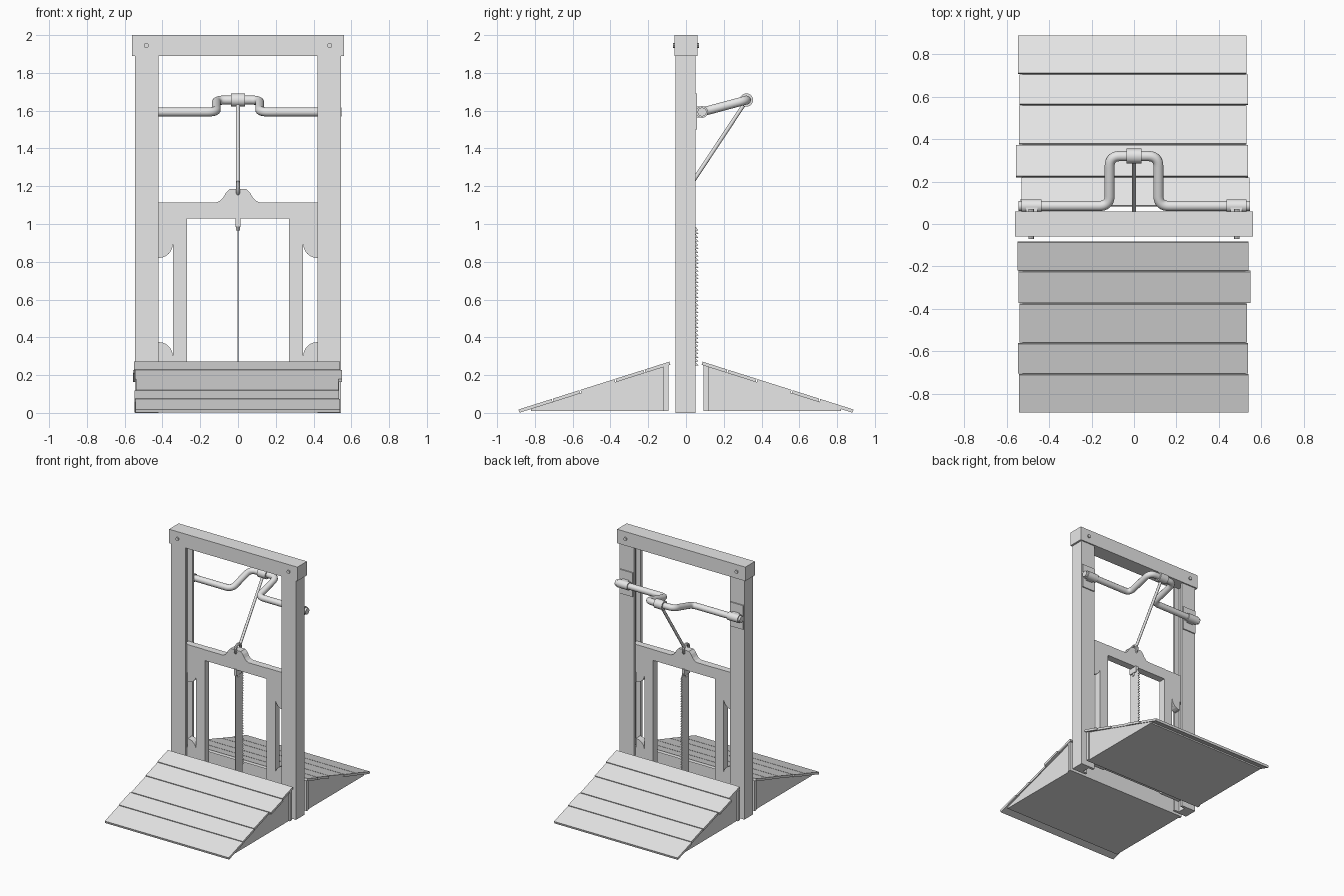
import bpy, bmesh, math
from mathutils import Vector

if "Cube" in bpy.data.objects:
    bpy.data.objects.remove(bpy.data.objects["Cube"], do_unlink=True)

grey = bpy.data.materials.new("plain grey")
grey.use_nodes = True
grey.diffuse_color = (0.8, 0.8, 0.8, 1)
grey.node_tree.nodes["Principled BSDF"].inputs["Base Color"].default_value = (0.8, 0.8, 0.8, 1)


def link(name, data):
    ob = bpy.data.objects.new(name, data)
    bpy.context.collection.objects.link(ob)
    data.materials.append(grey)
    return ob


def prism(name, pts, axis, lo, hi):
    """Extrude a 2D profile along an axis; the profile uses the other two axes in order."""
    def place(p, t):
        c = list(p)
        c.insert("xyz".index(axis), t)
        return c
    bm = bmesh.new()
    face = bm.faces.new([bm.verts.new(place(p, lo)) for p in pts])
    ext = bmesh.ops.extrude_face_region(bm, geom=[face])
    shift = Vector(place((0, 0), hi - lo))
    bmesh.ops.translate(bm, vec=shift, verts=[v for v in ext["geom"] if isinstance(v, bmesh.types.BMVert)])
    bmesh.ops.recalc_face_normals(bm, faces=bm.faces)
    me = bpy.data.meshes.new(name)
    bm.to_mesh(me)
    bm.free()
    return link(name, me)


def box(name, x0, x1, y0, y1, z0, z1):
    return prism(name, [(x0, y0), (x1, y0), (x1, y1), (x0, y1)], "z", z0, z1)


def smooth(ob):
    bpy.ops.object.select_all(action="DESELECT")
    ob.select_set(True)
    bpy.context.view_layer.objects.active = ob
    bpy.ops.object.shade_smooth_by_angle(angle=math.radians(35))


def rod(name, a, b, r, sides=24):
    a, b = Vector(a), Vector(b)
    bpy.ops.mesh.primitive_cylinder_add(vertices=sides, radius=r, depth=(b - a).length, location=(a + b) / 2)
    ob = bpy.context.object
    ob.rotation_euler = (b - a).to_track_quat("Z", "Y").to_euler()
    ob.name = name
    ob.data.materials.append(grey)
    smooth(ob)
    return ob


def bent_pipe(name, corners, r, bend):
    """Round pipe along a path with rounded corners."""
    pts = [Vector(c) for c in corners]
    path = [pts[0]]
    for p, c, n in zip(pts, pts[1:], pts[2:]):
        a, b = c + (p - c).normalized() * bend, c + (n - c).normalized() * bend
        for i in range(9):
            t = i / 8
            path.append(a * (1 - t) ** 2 + c * 2 * t * (1 - t) + b * t * t)
    path.append(pts[-1])
    cu = bpy.data.curves.new(name, "CURVE")
    cu.dimensions = "3D"
    cu.bevel_depth, cu.bevel_resolution, cu.use_fill_caps = r, 4, True
    sp = cu.splines.new("POLY")
    sp.points.add(len(path) - 1)
    for q, v in zip(sp.points, path):
        q.co = (*v, 1)
    ob = link(name, cu)
    bpy.ops.object.select_all(action="DESELECT")
    ob.select_set(True)
    bpy.context.view_layer.objects.active = ob
    bpy.ops.object.convert(target="MESH")
    smooth(bpy.context.object)


# Head beam
box("head_beam", -0.56, 0.56, -0.06, 0.06, 1.89, 2.0)

for side, s in (("left", 1), ("right", -1)):
    # Post with a guide groove on its inner face
    section = [(0.42, -0.055), (0.545, -0.055), (0.545, 0.05), (0.42, 0.05),
               (0.42, 0.03), (0.46, 0.03), (0.46, -0.035), (0.42, -0.035)]
    prism(side + "_post", [(s * x, y) for x, y in section], "z", 0, 1.89)

    # Beam bolt with a head on each face
    rod(side + "_beam_bolt", (s * 0.485, -0.07, 1.945), (s * 0.485, 0.07, 1.945), 0.013, 8)

    # Sash stile, cut away with round corners on its outer edge
    profile = [(0.27, 1.115), (0.45, 1.115), (0.45, 0.895), (0.42, 0.895)]
    arc = [(0.345 + 0.075 * math.sin(a), 0.82 + 0.075 * math.cos(a))
           for a in [math.radians(90 - 15 * i) for i in range(7)]]
    arc = [(0.765 - x, 0.895 - (z - 0.82)) for x, z in arc]
    profile += [(x, z) for x, z in reversed(arc)] if arc[-1][0] > arc[0][0] else arc
    profile += [(x, 1.115 - z) for x, z in reversed(profile)]
    clean = [p for i, p in enumerate(profile) if i == 0 or (Vector(p) - Vector(profile[i - 1])).length > 1e-4]
    prism(side + "_sash_stile", [(s * x, z + (0.08 if z < 0.5 else 0)) for x, z in clean], "y", -0.028, 0.025)

    # Crank bearing and its backing plate
    box(side + "_bearing_plate", *sorted((s * 0.425, s * 0.54)), 0.05, 0.059, 1.5, 1.69)
    rod(side + "_bearing", (s * 0.435, 0.085, 1.593), (s * 0.53, 0.085, 1.593), 0.031)
    box(side + "_bearing_foot", *sorted((s * 0.455, s * 0.51)), 0.05, 0.085, 1.563, 1.623)

# Sash rails, the upper one with a raised hump
hump = [(0.115, 1.115), (0.095, 1.122), (0.078, 1.14), (0.064, 1.165), (0.045, 1.185)]
top = [(0.27, 1.03), (0.27, 1.115)] + hump
prism("sash_top_rail", top + [(-x, z) for x, z in reversed(top)], "y", -0.03, 0.027)
box("sash_bottom_rail", -0.27, 0.27, -0.03, 0.027, 0.09, 0.19)

# Saw blade with teeth along its rear edge
teeth = 37
pitch = 0.735 / teeth
edge = [(-0.035, 0.19), (0.05, 0.19), (0.05, 0.25)]
for i in range(teeth):
    edge += [(0.066, 0.25 + i * pitch + 0.002), (0.05, 0.25 + (i + 1) * pitch)]
prism("saw_blade", edge + [(0.045, 1.0), (-0.035, 1.0)], "x", -0.003, 0.003)
rod("blade_hanger", (0, 0, 0.965), (0, 0, 1.04), 0.01, 12)
box("blade_clamp", -0.012, 0.012, -0.035, 0.035, 0.985, 1.035)

# Crank shaft
bent_pipe("crank_shaft", [(-0.545, 0.085, 1.593), (-0.115, 0.085, 1.593), (-0.115, 0.32, 1.656),
                          (0.115, 0.32, 1.656), (0.115, 0.085, 1.593), (0.547, 0.085, 1.593)], 0.024, 0.05)

# Connecting rod, its collar on the crank and its eye on the sash
rod("crank_collar", (-0.036, 0.32, 1.656), (0.036, 0.32, 1.656), 0.035)
rod("connecting_rod", (0, 0.315, 1.645), (0, 0.027, 1.21), 0.0105, 12)
bpy.ops.mesh.primitive_torus_add(major_radius=0.034, minor_radius=0.011, major_segments=24, minor_segments=8,
                                 location=(0, 0, 1.185), rotation=(0, math.pi / 2, 0))
eye = bpy.context.object
eye.name = "rod_eye"
eye.data.materials.append(grey)
smooth(eye)

# Ramps: wedge, end board and five uneven planks on each
SLOPE = 0.317
splits = (0.085, 0.222, 0.376, 0.562, 0.708, 0.89)
widths = {"front": ((-0.55, 0.54), (-0.545, 0.55), (-0.54, 0.532), (-0.547, 0.536), (-0.542, 0.54)),
          "back": ((-0.53, 0.545), (-0.555, 0.536), (-0.543, 0.53), (-0.54, 0.536), (-0.547, 0.531))}


def deck(y):
    return 0.272 - SLOPE * (y - 0.085)


for end, s in (("front", -1), ("back", 1)):
    wedge = [(0.115, 0.01), (0.82, 0.01), (0.82, deck(0.82) - 0.017), (0.115, deck(0.115) - 0.017)]
    prism(end + "_ramp_body", [(s * y, z) for y, z in wedge], "x", -0.525, 0.525)
    board = [(0.092, 0.01), (0.118, 0.01), (0.118, deck(0.118) - 0.017), (0.092, deck(0.092) - 0.017)]
    prism(end + "_ramp_end_board", [(s * y, z) for y, z in board], "x", -0.535, 0.535)
    for i, (x0, x1) in enumerate(widths[end]):
        a, b = splits[i] + 0.003, splits[i + 1] - 0.003
        plank = [(a, deck(a)), (b, deck(b)), (b - 0.005, deck(b) - 0.017), (a - 0.005, deck(a) - 0.017)]
        prism(f"{end}_ramp_plank_{i + 1}", [(s * y, z) for y, z in plank], "x", x0, x1)
